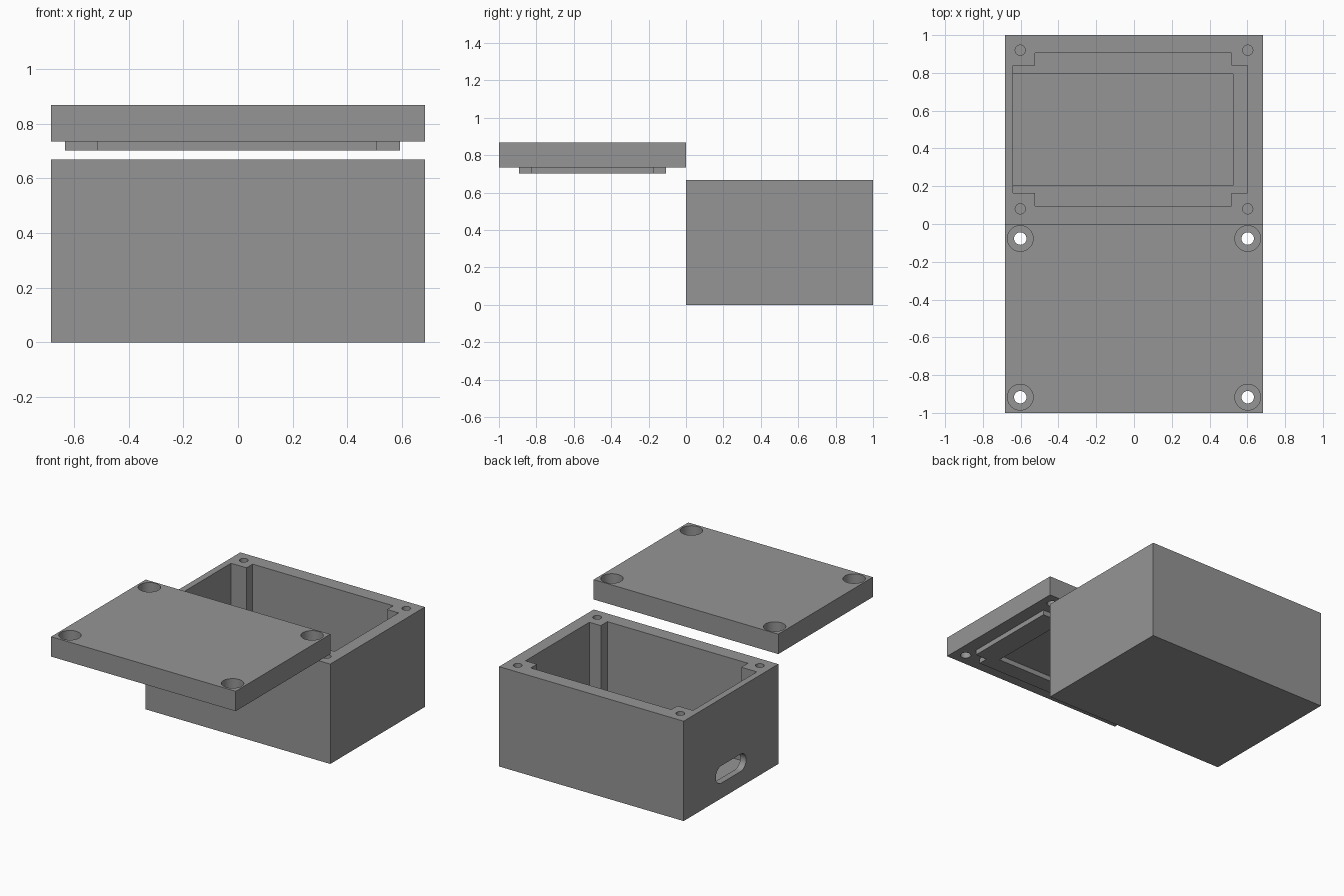
import bpy, bmesh, math
from mathutils import Matrix

if "Cube" in bpy.data.objects:
    bpy.data.objects.remove(bpy.data.objects["Cube"])

grey = bpy.data.materials.new("plain grey")
grey.diffuse_color = (0.3, 0.3, 0.3, 1)
grey.use_nodes = True
grey.node_tree.nodes["Principled BSDF"].inputs["Base Color"].default_value = grey.diffuse_color


def make(name, bm, cutter=False):
    bmesh.ops.recalc_face_normals(bm, faces=bm.faces)
    me = bpy.data.meshes.new(name)
    bm.to_mesh(me)
    bm.free()
    me.materials.append(grey)
    ob = bpy.data.objects.new(name, me)
    bpy.context.collection.objects.link(ob)
    ob.hide_render = cutter
    return ob


def prism(name, pts, z0, z1, cutter=False, matrix=None):
    """Extrude a flat outline from z0 to z1."""
    bm = bmesh.new()
    f = bm.faces.new([bm.verts.new((x, y, z0)) for x, y in pts])
    r = bmesh.ops.extrude_face_region(bm, geom=[f])
    vs = [v for v in r["geom"] if isinstance(v, bmesh.types.BMVert)]
    bmesh.ops.translate(bm, verts=vs, vec=(0, 0, z1 - z0))
    if matrix:
        bm.transform(matrix)
    return make(name, bm, cutter)


def rect(x0, x1, y0, y1):
    return [(x0, y0), (x1, y0), (x1, y1), (x0, y1)]


def cross(x0, x1, a0, a1, y0, y1, b0, b1):
    """Rectangle with its four corners notched for the screw posts."""
    return [(a0, y0), (a1, y0), (a1, b0), (x1, b0), (x1, b1), (a1, b1),
            (a1, y1), (a0, y1), (a0, b1), (x0, b1), (x0, b0), (a0, b0)]


def stadium(cx, cy, r, half=0.0, n=48):
    pts = []
    for side in (1, -1):
        for i in range(n // 2 + (1 if half else 0)):
            t = math.pi * i / (n // 2) + (-math.pi / 2 if side > 0 else math.pi / 2)
            pts.append((cx + side * half + r * math.cos(t), cy + r * math.sin(t)))
    return pts


def cut(ob, cutters):
    for c in cutters:
        m = ob.modifiers.new(c.name, "BOOLEAN")
        m.operation, m.solver, m.object = "DIFFERENCE", "EXACT", c
        bpy.context.view_layer.objects.active = ob
        bpy.ops.object.modifier_apply(modifier=m.name)
        bpy.data.objects.remove(c)


def smooth(ob):
    bpy.ops.object.select_all(action="DESELECT")
    ob.select_set(True)
    bpy.context.view_layer.objects.active = ob
    bpy.ops.object.shade_smooth_by_angle(angle=math.radians(30))


# maps an outline in (y, z) with depth along x
SIDE = Matrix(((0, 0, 1, 0), (1, 0, 0, 0), (0, 1, 0, 0), (0, 0, 0, 1)))

# Box with notched cavity, floor recess, cable hole, socket slot, screw holes
box = prism("box", rect(-0.683, 0.683, 0, 1), 0, 0.668)
tools = [
    prism("cavity", cross(-0.64, 0.6, -0.525, 0.515, 0.095, 0.905, 0.165, 0.84), 0.10, 0.8, True),
    prism("floor_recess", rect(-0.64, 0.525, 0.205, 0.795), 0.067, 0.3, True),
    prism("cable_hole", stadium(0.495, 0.39, 0.155), 0.5, 0.8, True, SIDE),
    prism("socket_slot", stadium(0.5, 0.16, 0.058, 0.102), -0.8, -0.6, True, SIDE),
]
for x in (-0.602, 0.602):
    for y in (0.08, 0.92):
        tools.append(prism("screw_hole", stadium(x, y, 0.027, n=32), 0.33, 0.8, True))
cut(box, tools)
smooth(box)

# Lid with counterbored screw holes
lid = prism("lid", rect(-0.683, 0.683, -1, 0), 0.735, 0.868)
tools = []
for x in (-0.602, 0.602):
    for y in (-0.077, -0.917):
        tools.append(prism("screw_hole", stadium(x, y, 0.033, n=32), 0.6, 1, True))
        tools.append(prism("counterbore", stadium(x, y, 0.068), 0.785, 1, True))
cut(lid, tools)
smooth(lid)

# Locating lip under the lid
lip = prism("lid_lip", cross(-0.632, 0.593, -0.515, 0.508, -0.893, -0.107, -0.828, -0.172), 0.702, 0.735)
cut(lip, [prism("lip_opening", rect(-0.5, 0.44, -0.78, -0.22), 0.6, 0.8, True)])
